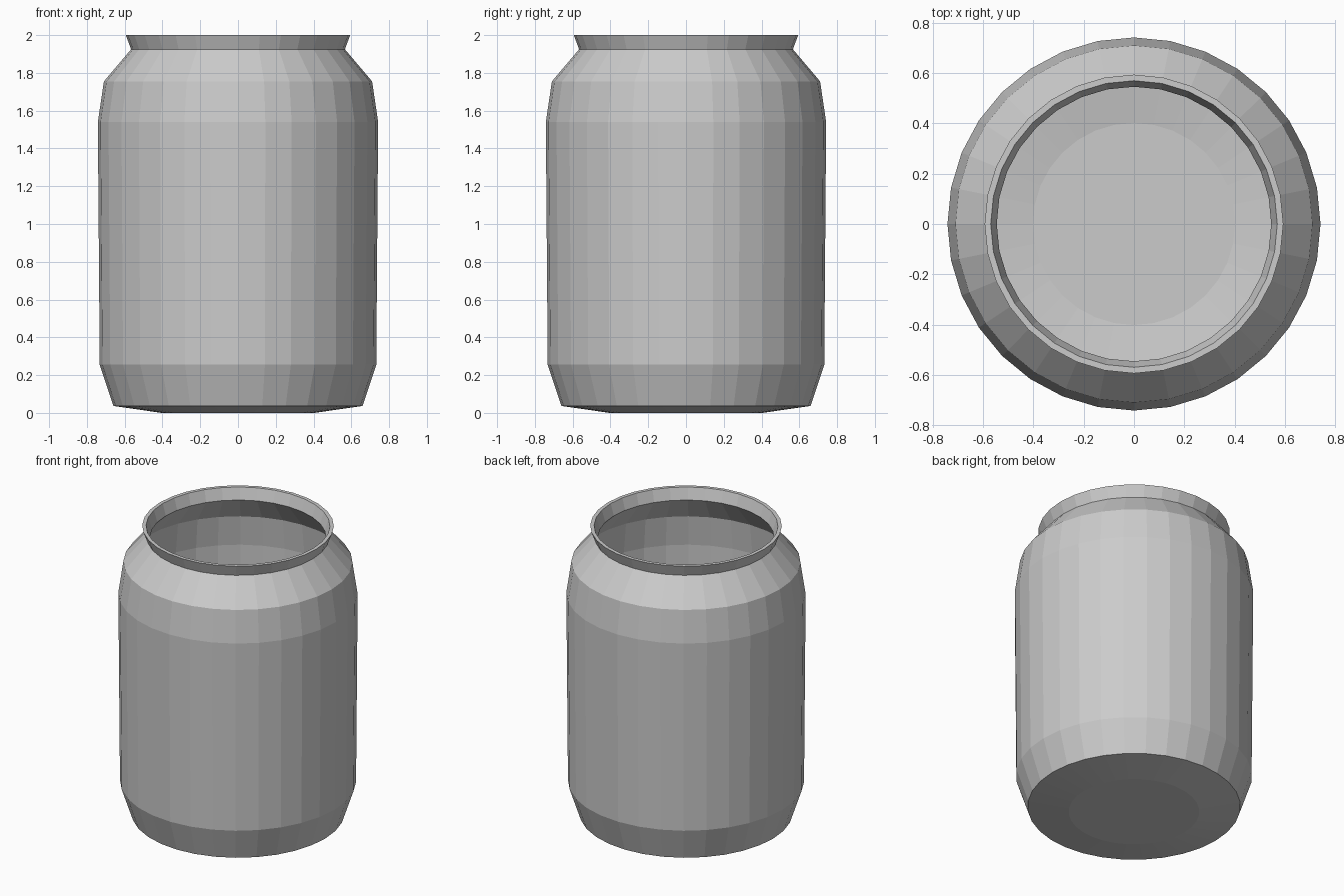
import bpy, bmesh
from math import cos, sin, pi

if "Cube" in bpy.data.objects:
    bpy.data.objects.remove(bpy.data.objects["Cube"])

SIDES = 32

# Closed wall profile (radius, height): outside going up, then inside going down
profile = [
    (0.405, 0.0), (0.66, 0.037), (0.732, 0.255), (0.742, 1.54),
    (0.71, 1.755), (0.566, 1.925), (0.594, 2.0),
    (0.57, 2.0), (0.546, 1.922), (0.692, 1.743), (0.717, 1.537),
    (0.707, 0.258), (0.641, 0.06), (0.402, 0.025),
]


def lathe(name, points, sides):
    bm = bmesh.new()
    rings = [[bm.verts.new((r * cos(2 * pi * i / sides), r * sin(2 * pi * i / sides), z))
              for i in range(sides)] for r, z in points]
    for lower, upper in zip(rings, rings[1:]):
        for i in range(sides):
            j = (i + 1) % sides
            bm.faces.new((lower[i], lower[j], upper[j], upper[i]))
    # Underside and inner floor
    bm.faces.new(rings[0][::-1])
    bm.faces.new(rings[-1])
    bmesh.ops.recalc_face_normals(bm, faces=bm.faces[:])
    mesh = bpy.data.meshes.new(name)
    bm.to_mesh(mesh)
    bm.free()
    obj = bpy.data.objects.new(name, mesh)
    bpy.context.collection.objects.link(obj)
    return obj


# Open jar with flared rim
lathe("jar", profile, SIDES)
